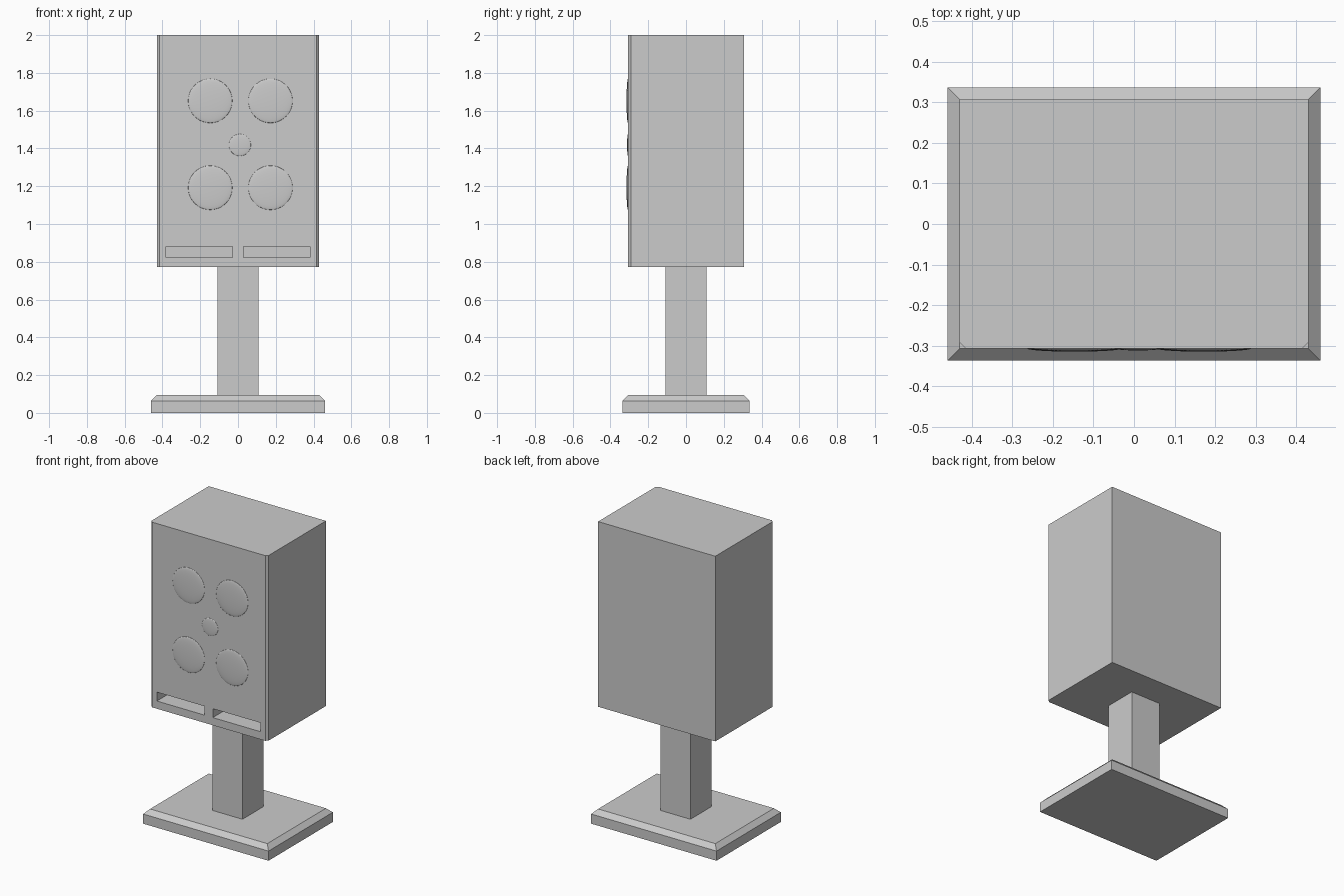
import bpy
import bmesh
from mathutils import Matrix, Vector

if "Cube" in bpy.data.objects:
    bpy.data.objects.remove(bpy.data.objects["Cube"], do_unlink=True)

GREY = (0.6, 0.6, 0.6, 1)
grey = bpy.data.materials.new("plain_grey")
grey.use_nodes = True
grey.diffuse_color = GREY
grey.node_tree.nodes["Principled BSDF"].inputs["Base Color"].default_value = GREY


def finish(name, bm):
    mesh = bpy.data.meshes.new(name)
    bm.to_mesh(mesh)
    bm.free()
    mesh.materials.append(grey)
    obj = bpy.data.objects.new(name, mesh)
    bpy.context.collection.objects.link(obj)
    return obj


def box(name, low, high, chamfer=0, rule=None):
    """Box between two corners; edges whose ends all satisfy rule are chamfered."""
    low, high = Vector(low), Vector(high)
    bm = bmesh.new()
    bmesh.ops.create_cube(bm, size=1)
    for v in bm.verts:
        v.co = (low + high) / 2 + v.co * (high - low)
    if rule:
        edges = [e for e in bm.edges if all(rule(v.co) for v in e.verts)
                 and (name != "cabinet" or abs(e.verts[0].co.z - e.verts[1].co.z) > 0.1)]
        bmesh.ops.bevel(bm, geom=edges, offset=chamfer, segments=1, affect='EDGES')
    return finish(name, bm)


def dome(name, x, z, radius, bulge):
    """Flattened sphere half sunk into the cabinet front."""
    bm = bmesh.new()
    bmesh.ops.create_uvsphere(bm, u_segments=48, v_segments=24, radius=1)
    bmesh.ops.rotate(bm, verts=bm.verts, matrix=Matrix.Rotation(1.5708, 3, 'X'))
    bmesh.ops.scale(bm, verts=bm.verts, vec=(radius, bulge, radius))
    bmesh.ops.translate(bm, verts=bm.verts, vec=(x, FRONT, z))
    for f in bm.faces:
        f.smooth = True
    return finish(name, bm)


FRONT = -0.307

# Stand
box("base_plate", (-0.46, -0.337, 0), (0.46, 0.337, 0.094), 0.03, lambda c: c.z > 0.05)
box("stand_post", (-0.109, -0.109, 0.08), (0.109, 0.109, 0.79))

# Cabinet with chamfered upright front edges
cabinet = box("cabinet", (-0.43, FRONT, 0.772), (0.43, -FRONT, 2), 0.015, lambda c: c.y < 0)

# Port slots cut into the front
for side, label in ((-1, "right"), (1, "left")):
    xs = sorted((side * 0.03, side * 0.38))
    cutter = box(label + "_port_cutter", (xs[0], FRONT - 0.1, 0.823), (xs[1], FRONT + 0.2, 0.882))
    cutter.hide_render = True
    cutter.hide_set(True)
    cut = cabinet.modifiers.new(label + "_port", 'BOOLEAN')
    cut.operation = 'DIFFERENCE'
    cut.solver = 'EXACT'
    cut.object = cutter

# Speaker domes: four large and one small in the middle
for x, side in ((-0.147, "right"), (0.172, "left")):
    for z, level in ((1.652, "upper"), (1.192, "lower")):
        dome(f"{level}_{side}_driver", x, z, 0.117, 0.008)
dome("tweeter", 0.01, 1.418, 0.058, 0.005)
